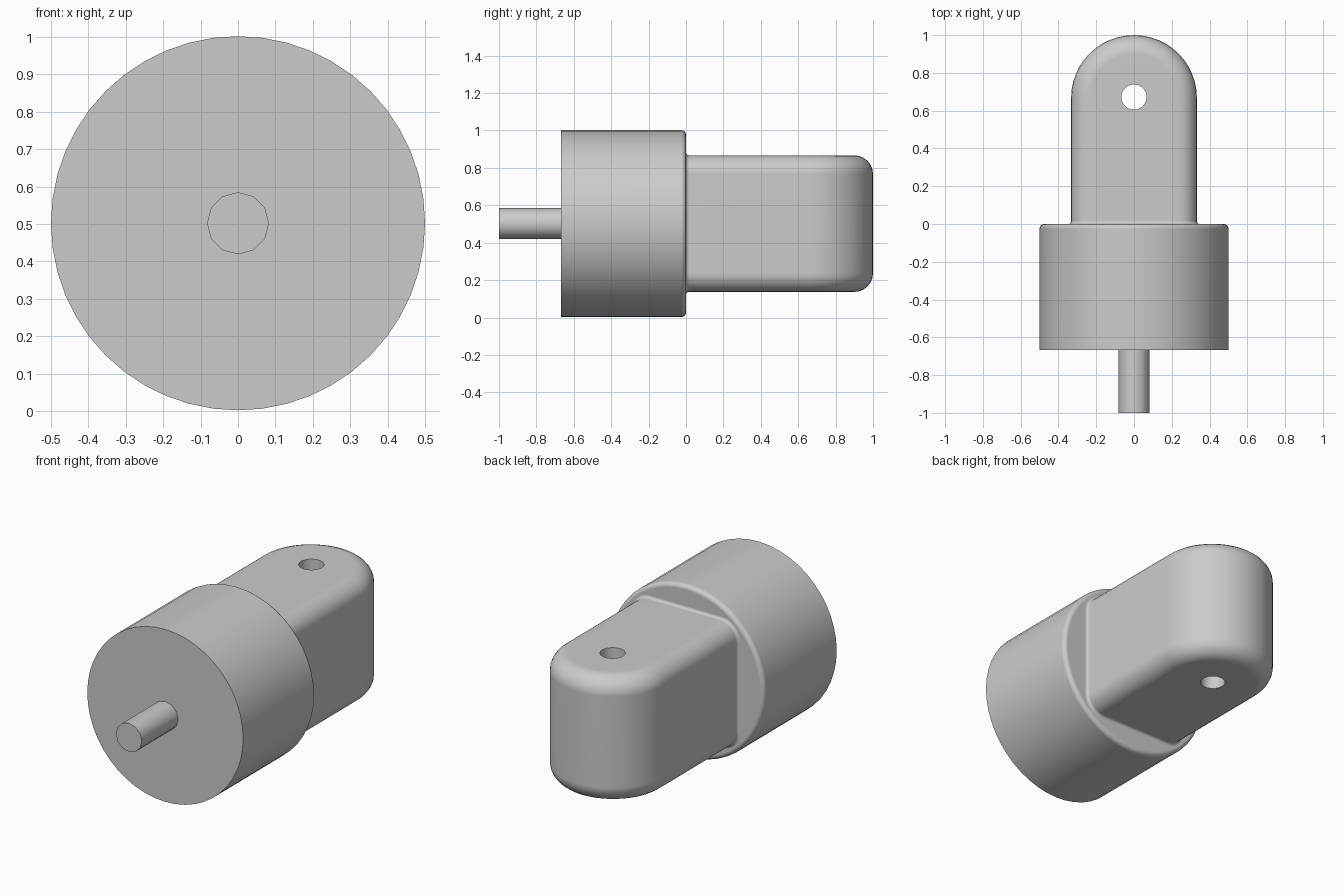
import bpy, bmesh
from math import sin, cos, pi, radians
from mathutils import Matrix, Vector

if "Cube" in bpy.data.objects:
    bpy.data.objects.remove(bpy.data.objects["Cube"], do_unlink=True)

MID = 0.502              # height of the main axis
HALF_W, HALF_H = 0.333, 0.365
ROUND = 0.1              # edge rounding of the tongue

grey = bpy.data.materials.new("plain grey")
grey.use_nodes = True
grey.diffuse_color = (0.6, 0.6, 0.6, 1)
grey.node_tree.nodes["Principled BSDF"].inputs["Base Color"].default_value = (0.6, 0.6, 0.6, 1)


def make_object(name, bm):
    bmesh.ops.recalc_face_normals(bm, faces=bm.faces)
    mesh = bpy.data.meshes.new(name)
    bm.to_mesh(mesh)
    bm.free()
    obj = bpy.data.objects.new(name, mesh)
    bpy.context.collection.objects.link(obj)
    mesh.materials.append(grey)
    return obj


def select_only(obj):
    bpy.ops.object.select_all(action='DESELECT')
    obj.select_set(True)
    bpy.context.view_layer.objects.active = obj


def finish(obj):
    select_only(obj)
    bpy.ops.object.shade_smooth_by_angle(angle=radians(35))
    weighted = obj.modifiers.new("even shading", 'WEIGHTED_NORMAL')
    weighted.keep_sharp = True


def loft(name, rings, caps=True):
    bm = bmesh.new()
    loops = [[bm.verts.new(p) for p in ring] for ring in rings]
    for a, b in zip(loops, loops[1:]):
        for i in range(len(a)):
            j = (i + 1) % len(a)
            bm.faces.new((a[i], a[j], b[j], b[i]))
    if caps:
        bm.faces.new(loops[0])
        bm.faces.new(loops[-1])
    return make_object(name, bm)


def circle(radius, y, sides):
    return [Vector((radius * sin(2 * pi * i / sides), y, MID + radius * cos(2 * pi * i / sides)))
            for i in range(sides)]


# Round body with a softened rear rim
rim = 0.025
profile = [(0.5, -0.667)]
profile += [(0.5 - rim + rim * cos(a * pi / 8), -rim + rim * sin(a * pi / 8)) for a in range(5)]
finish(loft("round_body", [circle(r, y, 48) for r, y in profile]))

# Pin at the front
finish(loft("front_pin", [circle(0.083, y, 12) for y in (-1.0, -0.65)]))

# Tongue: straight sides with a half-round end, rounded above and below
bm = bmesh.new()
outline = [(HALF_W * cos(pi * i / 24), 0.667 + HALF_W * sin(pi * i / 24)) for i in range(25)]
outline += [(-HALF_W, -0.05), (HALF_W, -0.05)]
base = bm.faces.new([bm.verts.new((x, y, MID - HALF_H)) for x, y in outline])
extruded = bmesh.ops.extrude_face_region(bm, geom=[base])["geom"]
bmesh.ops.translate(bm, vec=(0, 0, 2 * HALF_H),
                    verts=[v for v in extruded if isinstance(v, bmesh.types.BMVert)])
rims = [e for e in bm.edges
        if abs(e.verts[0].co.z - e.verts[1].co.z) < 0.001
        and max(v.co.y for v in e.verts) > 0]
bmesh.ops.bevel(bm, geom=rims, offset=ROUND, offset_type='OFFSET', segments=6,
                profile=0.5, affect='EDGES', clamp_overlap=False)
tongue = make_object("tongue", bm)

# Hole through the tongue
bm = bmesh.new()
bmesh.ops.create_cone(bm, cap_ends=True, segments=24, radius1=0.067, radius2=0.067, depth=2,
                      matrix=Matrix.Translation((0, 0.672, MID)))
cutter = make_object("hole_cutter", bm)
cutter.hide_render = True
cut = tongue.modifiers.new("hole", 'BOOLEAN')
cut.object = cutter
cut.operation = 'DIFFERENCE'
cut.solver = 'EXACT'
select_only(tongue)
bpy.ops.object.modifier_apply(modifier=cut.name)
bpy.data.objects.remove(cutter, do_unlink=True)
finish(tongue)


# Small fillet where the tongue meets the body
def rounded_rectangle(grow, y):
    points = []
    for k, (sx, sz) in enumerate([(1, 1), (-1, 1), (-1, -1), (1, -1)]):
        for i in range(7):
            a = (k + i / 6) * pi / 2
            points.append((sx * (HALF_W - ROUND) + (ROUND + grow) * cos(a), y,
                           MID + sz * (HALF_H - ROUND) + (ROUND + grow) * sin(a)))
    return points


fillet = 0.015
rings = [rounded_rectangle(fillet * (1 - sin(t * pi / 8)), fillet * (1 - cos(t * pi / 8)))
         for t in range(5)]
finish(loft("root_fillet", rings, caps=False))
